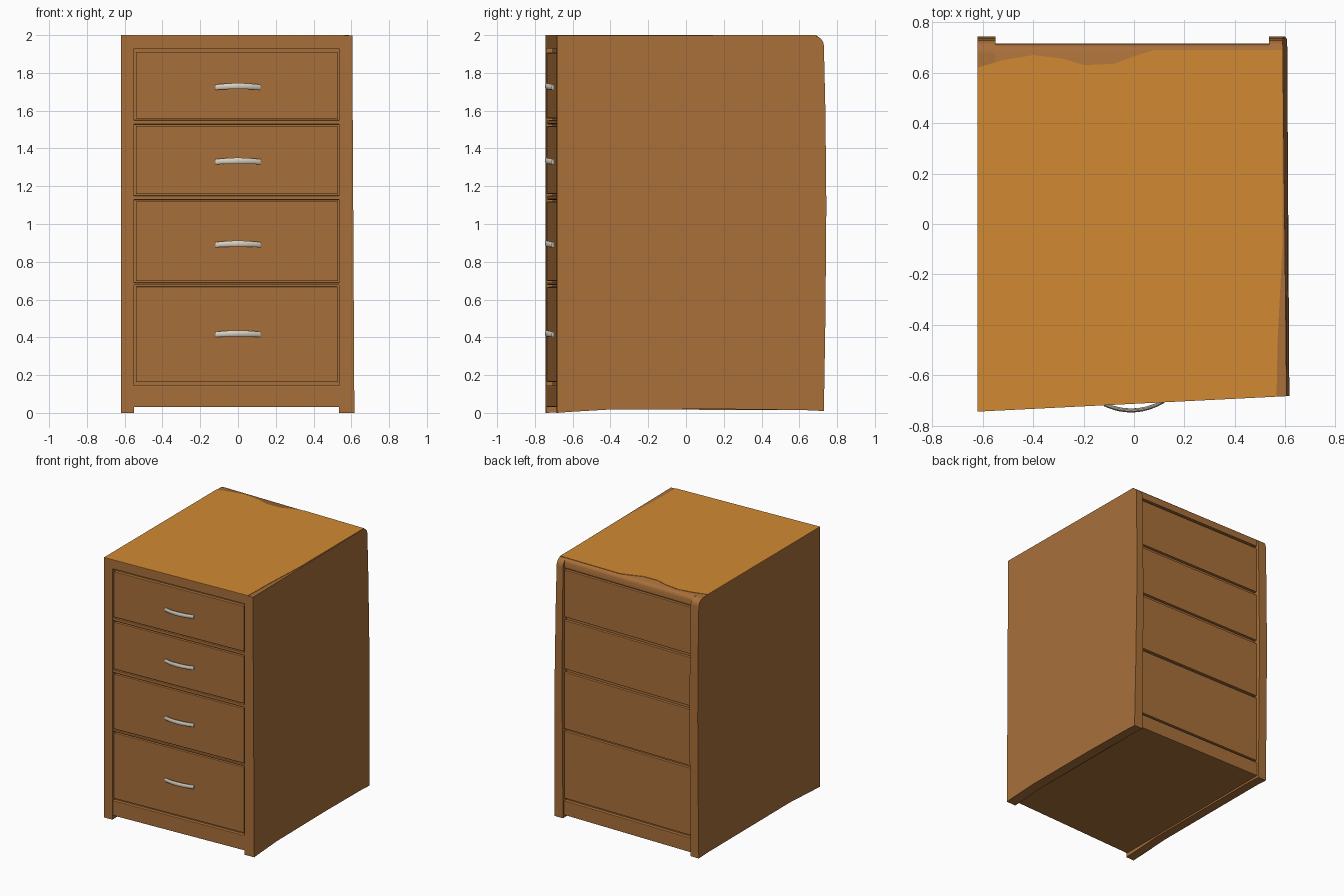
import bpy, bmesh, math

if "Cube" in bpy.data.objects:
    bpy.data.objects.remove(bpy.data.objects["Cube"])


def material(name, rgb):
    m = bpy.data.materials.new(name)
    m.diffuse_color = (*rgb, 1.0)
    m.use_nodes = True
    m.node_tree.nodes["Principled BSDF"].inputs["Base Color"].default_value = m.diffuse_color
    return m


BROWN = material("brown wood", (0.392, 0.160, 0.042))
ORANGE = material("orange wood top", (0.640, 0.252, 0.032))
SILVER = material("pale handle", (0.700, 0.640, 0.540))


def front(x):
    # the front is slightly skewed: the left side is deeper than the right
    return -0.713 + 0.050 * x


def make(name, bm, mat, bevel=0.0, smooth=False):
    bmesh.ops.recalc_face_normals(bm, faces=bm.faces)
    me = bpy.data.meshes.new(name)
    bm.to_mesh(me)
    bm.free()
    me.materials.append(mat)
    ob = bpy.data.objects.new(name, me)
    bpy.context.collection.objects.link(ob)
    if bevel:
        b = ob.modifiers.new("bevel", 'BEVEL')
        b.width = bevel
        b.segments = 2
        b.limit_method = 'ANGLE'
    if smooth:
        bpy.context.view_layer.objects.active = ob
        ob.select_set(True)
        bpy.ops.object.shade_smooth_by_angle(angle=math.radians(40))
        ob.select_set(False)
    return ob


def extruded(bm, lower, upper):
    # closed solid between two matching outlines
    a = [bm.verts.new(p) for p in lower]
    b = [bm.verts.new(p) for p in upper]
    bm.faces.new(a)
    bm.faces.new(b[::-1])
    n = len(a)
    for i in range(n):
        bm.faces.new((a[i], a[(i + 1) % n], b[(i + 1) % n], b[i]))


def slab(name, x, z, y0, y1, bevel=0.004):
    # box given as x range, z range; y0 / y1 are functions of x
    bm = bmesh.new()
    rings = [[(x[0], y0(x[0]), h), (x[1], y0(x[1]), h),
              (x[1], y1(x[1]), h), (x[0], y1(x[0]), h)] for h in z]
    extruded(bm, *rings)
    return make(name, bm, BROWN, bevel)


def front_slab(name, x, z, inset, depth, bevel=0.004):
    return slab(name, x, z, lambda v: front(v) + inset,
                lambda v: front(v) + inset + depth, bevel)


def back_slab(name, x, z, y, depth, bevel=0.004):
    return slab(name, x, z, lambda v: y - depth, lambda v: y, bevel)


# side panel outline in y, z with rounded top back corner and short feet
def side_panel(name, x_in, x_out):
    arc = [(0.675 + 0.055 * math.cos(math.radians(t)),
            1.942 + 0.055 * math.sin(math.radians(t))) for t in range(0, 91, 15)]
    prof = [(None, 0.0), (-0.62, 0.005), (-0.4, 0.018), (0.2, 0.02),
            (0.62, 0.015), (0.73, 0.01), (0.738, 0.5), (0.743, 1.1),
            (0.738, 1.6)] + arc + [(None, 1.997)]
    bm = bmesh.new()
    rings = []
    for fn in (x_in, x_out):
        ring = []
        for y, z in prof:
            yy = front(fn(-0.7, z)) if y is None else y
            ring.append((fn(yy, z), yy, z))
        rings.append(ring)
    extruded(bm, *rings)
    # flat cross-slices keep the slightly twisted outer face clean
    bmesh.ops.triangulate(bm, faces=bm.faces)
    return make(name, bm, BROWN, 0.0, True)


side_panel("left_side_panel", lambda y, z: -0.55, lambda y, z: -0.62)
side_panel("right_side_panel",
           lambda y, z: 0.535,
           lambda y, z: 0.612 - 0.006 * y - 0.011 * z / 2 - 0.005 * (y + 0.7) * z / 2)

# solid carcass behind the drawer fronts
slab("carcass", (-0.56, 0.55), (0.03, 1.96), lambda v: front(v) + 0.03,
     lambda v: 0.69, 0)

# top board, rounded along its back edge
bm = bmesh.new()
top_prof = [(None, 1.93), (0.712, 1.93), (0.712, 1.972), (0.705, 1.988),
            (0.69, 1.997), (None, 1.997)]
extruded(bm, *[[(x, front(x) if y is None else y, z) for y, z in top_prof]
               for x in (-0.56, 0.55)])
make("top_board", bm, BROWN, 0, True)

# thin orange surface on the top with an uneven worn back edge
bm = bmesh.new()
outline = [(-0.62, front(-0.62)), (0.565, front(0.565)), (0.57, -0.45),
           (0.588, -0.1), (0.588, 0.69), (0.08, 0.69), (0.0, 0.665),
           (-0.08, 0.635), (-0.2, 0.63), (-0.28, 0.655), (-0.4, 0.67),
           (-0.52, 0.65), (-0.62, 0.62)]
extruded(bm, [(x, y, 1.9955) for x, y in outline],
         [(x, y, 2.0) for x, y in outline])
make("orange_top_surface", bm, ORANGE)

# drawers, matching back panels and the rails between them
drawers = [(1.558, 1.908), (1.158, 1.520), (0.698, 1.120), (0.163, 0.668)]
for i, (z0, z1) in enumerate(drawers, 1):
    front_slab(f"drawer_front_{i}", (-0.541, 0.527), (z0, z1), 0.005, 0.05)
    back_slab(f"back_panel_{i}", (-0.552, 0.537), (z0 - 0.006, z1 + 0.006), 0.711, 0.04)
for i in range(3):
    z = (drawers[i + 1][1] + 0.008, drawers[i][0] - 0.008)
    front_slab(f"drawer_rail_{i + 1}", (-0.555, 0.54), z, 0.007, 0.05)

# bottom rails front and back
front_slab("front_bottom_rail", (-0.555, 0.54), (0.03, 0.145), 0.004, 0.06)
back_slab("back_bottom_rail", (-0.555, 0.54), (0.03, 0.14), 0.716, 0.06)


# bowed handles: flat oval section swept along a shallow arc
def handle(name, z):
    bm = bmesh.new()
    rings = []
    for k in range(13):
        t = -1 + k / 6
        x = 0.118 * t
        bow = 1 - t * t
        yc = front(x) + 0.004 - 0.030 * bow
        hz = 0.017 - 0.002 * abs(t)
        ring = []
        for j in range(10):
            a = math.tau * j / 10
            ring.append(bm.verts.new((x, yc + 0.008 * math.cos(a),
                                      z + 0.006 * (bow - 0.5) + hz * math.sin(a))))
        rings.append(ring)
    for r, s in zip(rings, rings[1:]):
        for j in range(10):
            bm.faces.new((r[j], r[(j + 1) % 10], s[(j + 1) % 10], s[j]))
    bm.faces.new(rings[0])
    bm.faces.new(rings[-1][::-1])
    make(name, bm, SILVER, 0, True)


for i, z in enumerate((1.727, 1.332, 0.893, 0.418), 1):
    handle(f"handle_{i}", z)
